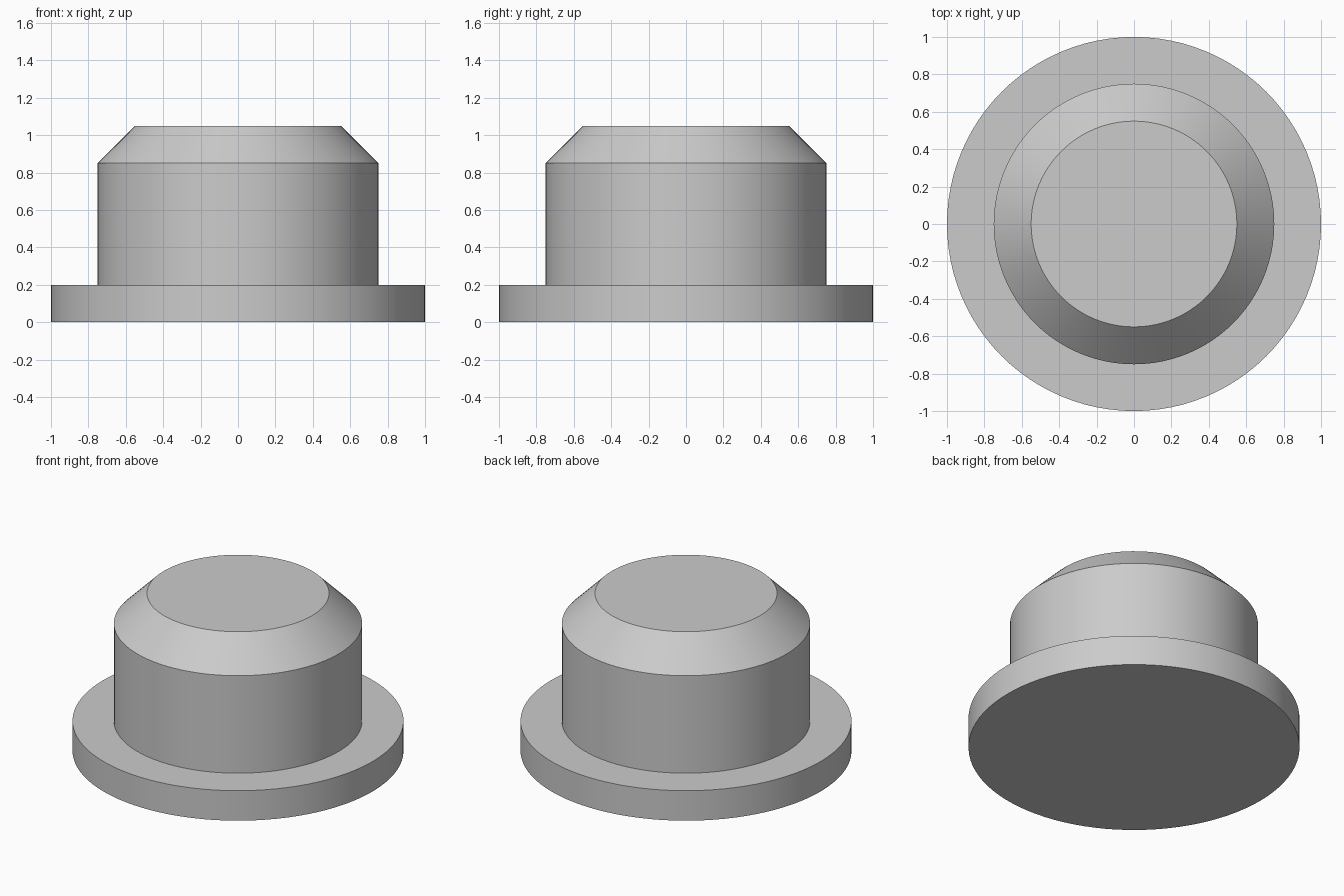
import bpy
import bmesh
from math import radians, tau
from mathutils import Vector

cube = bpy.data.objects.get("Cube")
if cube:
    bpy.data.objects.remove(cube, do_unlink=True)

SEGMENTS = 96

# Single plain grey finish
grey = bpy.data.materials.new("plain grey")
grey.use_nodes = True
colour = (0.6, 0.6, 0.6, 1)
grey.diffuse_color = colour
grey.node_tree.nodes["Principled BSDF"].inputs["Base Color"].default_value = colour


def lathe(name, profile, material):
    """Revolve (radius, height) points around z into a closed solid."""
    bm = bmesh.new()
    verts = [bm.verts.new((r, 0, z)) for r, z in profile]
    edges = [bm.edges.new(pair) for pair in zip(verts, verts[1:])]
    bmesh.ops.spin(bm, geom=verts + edges, cent=Vector(), axis=(0, 0, 1),
                   angle=tau, steps=SEGMENTS)
    bmesh.ops.remove_doubles(bm, verts=bm.verts, dist=0.0001)
    # Flat end caps
    rims = [e for e in bm.edges if e.is_boundary]
    bmesh.ops.holes_fill(bm, edges=rims, sides=0)
    bmesh.ops.recalc_face_normals(bm, faces=bm.faces)
    mesh = bpy.data.meshes.new(name)
    bm.to_mesh(mesh)
    bm.free()
    mesh.materials.append(material)
    obj = bpy.data.objects.new(name, mesh)
    bpy.context.collection.objects.link(obj)
    bpy.ops.object.select_all(action="DESELECT")
    obj.select_set(True)
    bpy.context.view_layer.objects.active = obj
    bpy.ops.object.shade_smooth_by_angle(angle=radians(30))
    return obj


# Flange, straight body and chamfered top in one turned solid
lathe("flanged_plug", [
    (1, 0), (1, 0.2),
    (0.75, 0.2), (0.75, 0.85),
    (0.55, 1.05),
], grey)
